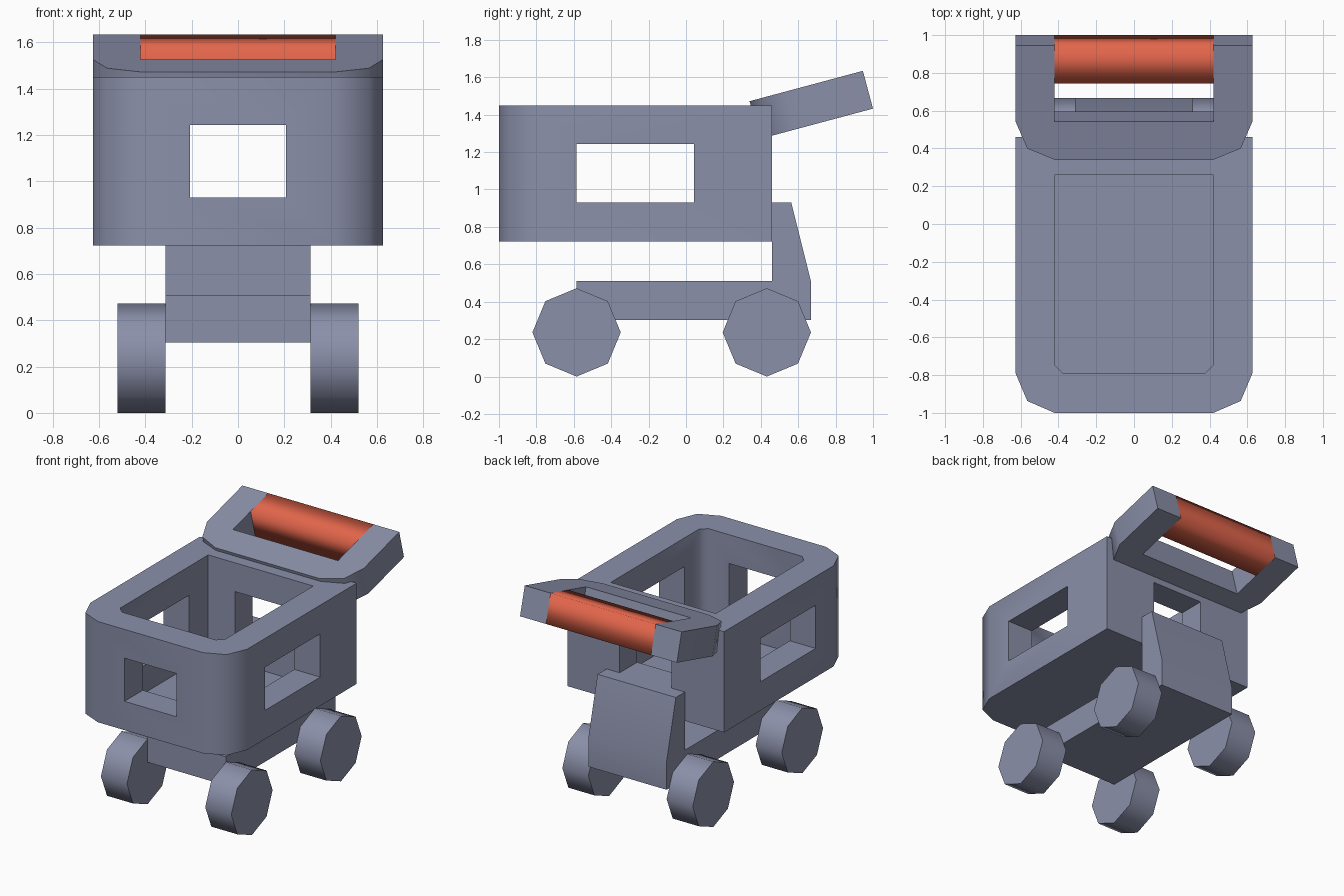
import bpy, bmesh, math
from mathutils import Matrix, Vector

if "Cube" in bpy.data.objects:
    bpy.data.objects.remove(bpy.data.objects["Cube"])


def material(name, rgb):
    m = bpy.data.materials.new(name)
    m.diffuse_color = (*rgb, 1)
    m.use_nodes = True
    m.node_tree.nodes["Principled BSDF"].inputs["Base Color"].default_value = m.diffuse_color
    return m


GREY = material("slate grey", (0.26, 0.28, 0.40))
RED = material("coral red", (0.76, 0.13, 0.07))


def prism(name, points, vec, mat=GREY, smooth=46):
    """Extrude a planar 3D outline along vec."""
    bm = bmesh.new()
    face = bm.faces.new([bm.verts.new(p) for p in points])
    new = bmesh.ops.extrude_face_region(bm, geom=[face])["geom"]
    bmesh.ops.translate(bm, vec=Vector(vec),
                        verts=[g for g in new if isinstance(g, bmesh.types.BMVert)])
    bmesh.ops.recalc_face_normals(bm, faces=bm.faces)
    me = bpy.data.meshes.new(name)
    bm.to_mesh(me)
    bm.free()
    me.materials.append(mat)
    ob = bpy.data.objects.new(name, me)
    bpy.context.collection.objects.link(ob)
    if smooth:
        shade(ob, smooth)
    return ob


def activate(ob):
    bpy.ops.object.select_all(action='DESELECT')
    ob.select_set(True)
    bpy.context.view_layer.objects.active = ob


def shade(ob, angle):
    activate(ob)
    bpy.ops.object.shade_smooth_by_angle(angle=math.radians(angle))


def cut(ob, cutter):
    cutter.hide_render = True
    activate(ob)
    mod = ob.modifiers.new("cut", 'BOOLEAN')
    mod.operation, mod.solver, mod.object = 'DIFFERENCE', 'EXACT', cutter
    bpy.ops.object.modifier_apply(modifier=mod.name)
    bpy.data.objects.remove(cutter, do_unlink=True)


def mirrored(half):
    """Complete an outline from its +x half."""
    return half + [(-x, y) for x, y in reversed(half)]


# Basket: hollow box with rounded front corners and four windows
outer = mirrored([(0.42, -1.0), (0.565, -0.937), (0.627, -0.79), (0.627, 0.46)])
inner = mirrored([(0.375, -0.79), (0.42, -0.745), (0.42, 0.26)])
basket = prism("basket", [(x, y, 0.722) for x, y in outer], (0, 0, 0.728), smooth=0)
cut(basket, prism("cavity", [(x, y, 0.73) for x, y in inner], (0, 0, 1), smooth=0))
Z0, Z1 = 0.93, 1.242
cut(basket, prism("side_windows", [(-0.8, -0.585, Z0), (-0.8, 0.043, Z0),
                                   (-0.8, 0.043, Z1), (-0.8, -0.585, Z1)], (1.6, 0, 0), smooth=0))
cut(basket, prism("end_windows", [(-0.208, -1.2, Z0), (0.208, -1.2, Z0),
                                  (0.208, -1.2, Z1), (-0.208, -1.2, Z1)], (0, 2, 0), smooth=0))
shade(basket, 46)

# Chassis with the upright that carries the basket
side = [(-0.585, 0.303), (0.668, 0.303), (0.668, 0.51), (0.563, 0.93),
        (0.46, 0.93), (0.46, 0.51), (-0.585, 0.51)]
prism("chassis", [(-0.313, y, z) for y, z in side], (0.626, 0, 0))

# Wheels: eight-sided discs
R = 0.236
for end, cy in (("front", -0.585), ("back", 0.432)):
    for label, x in (("left", -0.521), ("right", 0.313)):
        ring = [(x, cy + R * math.cos(i * math.pi / 4), R + R * math.sin(i * math.pi / 4))
                for i in range(8)]
        prism(f"{end}_{label}_wheel", ring, (0.208, 0, 0))

# Handle: tilted fork with rounded front corners, built flat then rotated
tilt = Matrix.Translation((0, 0.34, 1.472)) @ Matrix.Rotation(math.radians(15), 4, 'X')
fork = mirrored([(0.42, 0.0), (0.565, 0.062), (0.627, 0.209), (0.627, 0.627),
                 (0.42, 0.627), (0.42, 0.209)])
handle = prism("handle_fork", [(x, u, 0) for x, u in fork], (0, 0, -0.209))
handle.matrix_world = tilt

# Grip: square bar between the fork arms, softly shaded around
bar = [(0.418, 0), (0.627, 0), (0.627, -0.209), (0.418, -0.209)]
grip = prism("handle_grip", [(-0.42, u, v) for u, v in bar], (0.84, 0, 0), RED, 0)
bm = bmesh.new()
bm.from_mesh(grip.data)
bmesh.ops.delete(bm, geom=[f for f in bm.faces if abs(f.normal.x) > 0.9], context='FACES_ONLY')
for f in bm.faces:
    f.smooth = True
bm.to_mesh(grip.data)
bm.free()
grip.matrix_world = tilt
